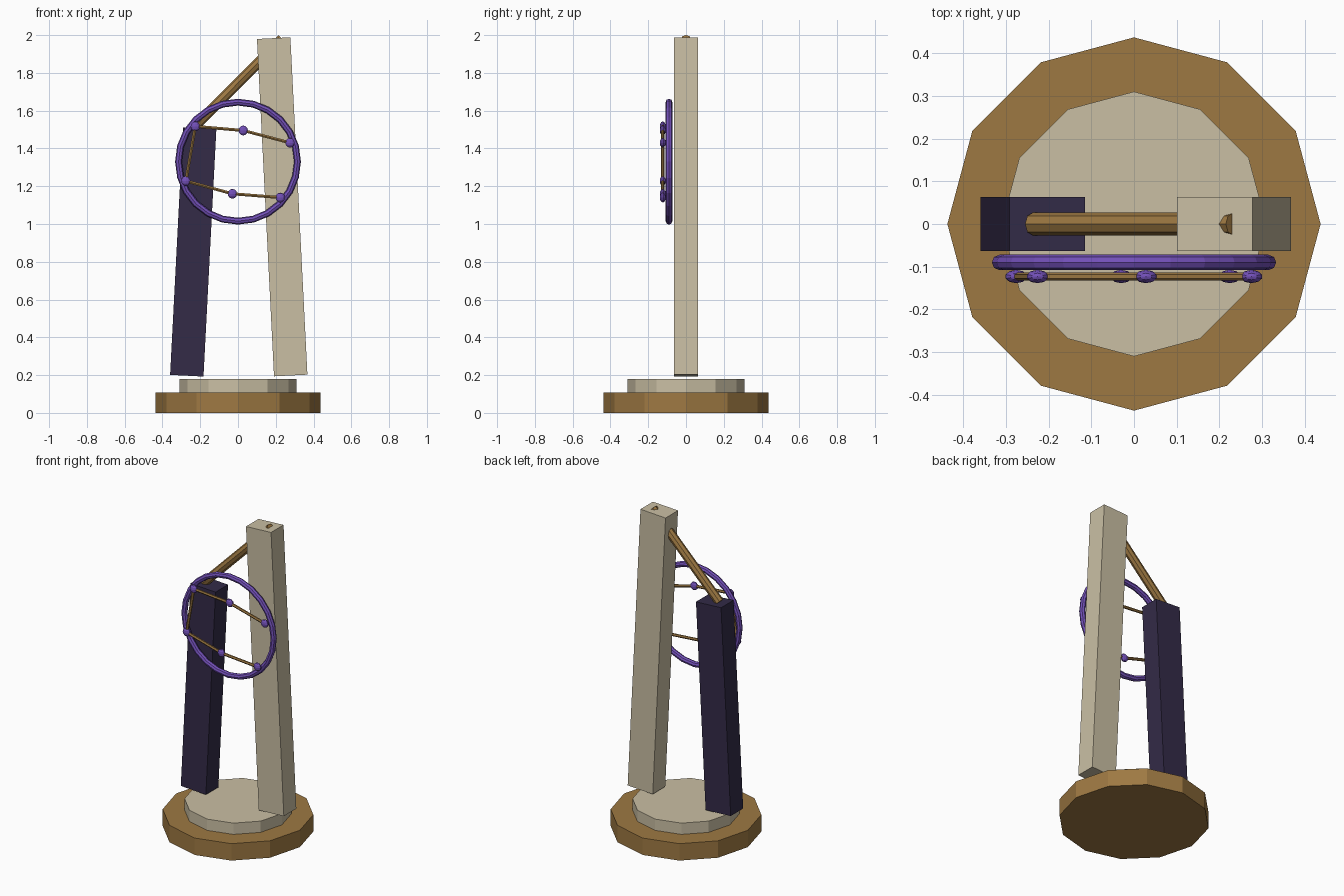
import bpy, math
from mathutils import Vector

if "Cube" in bpy.data.objects:
    bpy.data.objects.remove(bpy.data.objects["Cube"])


def material(name, rgb):
    m = bpy.data.materials.new(name)
    m.diffuse_color = (*rgb, 1)
    m.use_nodes = True
    m.node_tree.nodes["Principled BSDF"].inputs["Base Color"].default_value = m.diffuse_color
    return m


BRONZE = material("bronze", (0.34, 0.19, 0.055))
STONE = material("pale_stone", (0.59, 0.52, 0.37))
DARK = material("dark_stone", (0.033, 0.024, 0.064))
VIOLET = material("violet", (0.17, 0.08, 0.48))


def finish(name, mat):
    o = bpy.context.object
    o.name = name
    o.data.materials.append(mat)
    return o


def disc(name, r, z0, z1, mat):
    bpy.ops.mesh.primitive_cylinder_add(vertices=12, radius=r, depth=z1 - z0,
                                        location=(0, 0, (z0 + z1) / 2))
    return finish(name, mat)


def pillar(name, x, z, height, tilt, mat):
    bpy.ops.mesh.primitive_cube_add(size=1, location=(x, 0, z), rotation=(0, tilt, 0))
    bpy.context.object.scale = (0.177, 0.126, height)
    return finish(name, mat)


def rod(name, a, b, r, sides, mat):
    a, b = Vector(a), Vector(b)
    d = b - a
    # turn about y only, so the facets stay aligned with the front plane
    bpy.ops.mesh.primitive_cylinder_add(vertices=sides, radius=r, depth=d.length,
                                        location=(a + b) / 2,
                                        rotation=(0, math.atan2(d.x, d.z), 0))
    return finish(name, mat)


# stepped base
disc("base_lower", 0.437, 0, 0.108, BRONZE)
disc("base_upper", 0.31, 0.108, 0.18, STONE)

# leaning pillars, the left one broken short
pillar("left_pillar", -0.237, 0.852, 1.312, 0.052, DARK)
pillar("right_pillar", 0.234, 1.091, 1.788, -0.0505, STONE)

# slanted brace between the pillar tops
rod("brace", (-0.236, 0, 1.51), (0.234, 0, 1.981), 0.027, 8, BRONZE)

# ring in front of the pillars
bpy.ops.mesh.primitive_torus_add(major_segments=24, minor_segments=8,
                                 major_radius=0.315, minor_radius=0.018,
                                 location=(0, -0.09, 1.33),
                                 rotation=(math.pi / 2, 0, 0))
finish("ring", VIOLET)

# chain of beads joined by thin links
Y = -0.123
beads = [(0.275, 1.43), (0.028, 1.495), (-0.226, 1.517),
         (-0.276, 1.228), (-0.03, 1.16), (0.224, 1.14)]
for i, (x, z) in enumerate(beads):
    bpy.ops.mesh.primitive_uv_sphere_add(segments=10, ring_count=6, radius=0.026,
                                         location=(x, Y, z))
    bpy.context.object.scale.y = 0.6
    finish(f"bead_{i + 1}", VIOLET)
for i, (p, q) in enumerate(zip(beads, beads[1:])):
    rod(f"link_{i + 1}", (p[0], Y, p[1]), (q[0], Y, q[1]), 0.009, 6, BRONZE)
